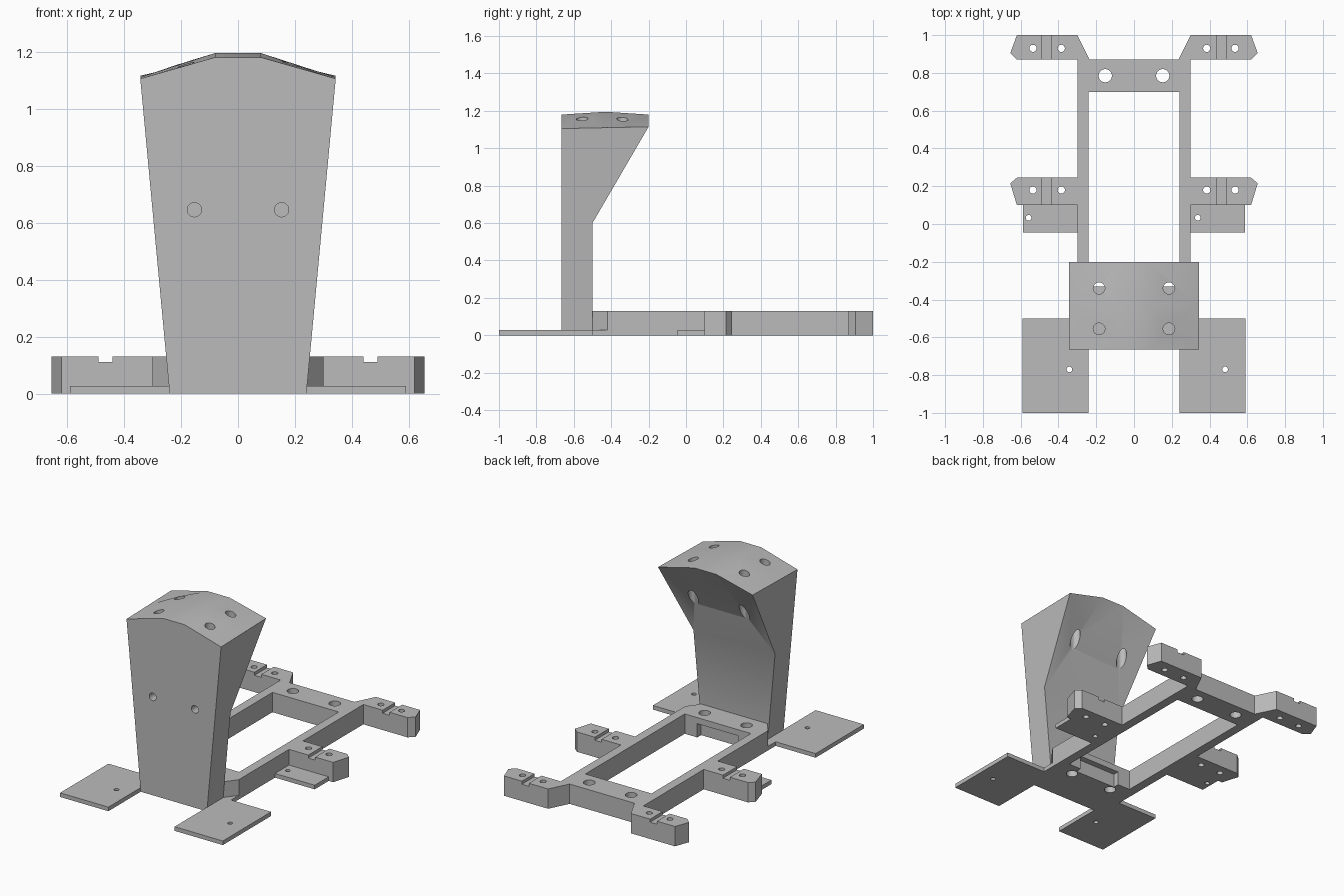
import bpy, bmesh, math
from mathutils import Matrix, Vector

if "Cube" in bpy.data.objects:
    bpy.data.objects.remove(bpy.data.objects["Cube"])

grey = bpy.data.materials.new("plain grey")
grey.use_nodes = True
GREY = (0.5, 0.5, 0.5, 1)
grey.diffuse_color = GREY
grey.node_tree.nodes["Principled BSDF"].inputs["Base Color"].default_value = GREY


def finish(bm, name):
    bmesh.ops.recalc_face_normals(bm, faces=bm.faces)
    mesh = bpy.data.meshes.new(name)
    bm.to_mesh(mesh)
    bm.free()
    mesh.materials.append(grey)
    ob = bpy.data.objects.new(name, mesh)
    bpy.context.collection.objects.link(ob)
    return ob


def prism(name, outline, low, high):
    """Extrude an (x, y) outline from z = low to z = high."""
    bm = bmesh.new()
    base = bm.faces.new([bm.verts.new((x, y, low)) for x, y in outline])
    top = bmesh.ops.extrude_face_region(bm, geom=[base])["geom"]
    moved = [v for v in top if isinstance(v, bmesh.types.BMVert)]
    bmesh.ops.translate(bm, verts=moved, vec=(0, 0, high - low))
    return finish(bm, name)


def box(name, x0, x1, y0, y1, z0, z1):
    return prism(name, [(x0, y0), (x1, y0), (x1, y1), (x0, y1)], z0, z1)


def rod(centre, radius, length, axis="Z"):
    """Round cutter centred on a point."""
    bm = bmesh.new()
    turn = Matrix.Rotation(math.pi / 2, 4, "X") if axis == "Y" else Matrix()
    bmesh.ops.create_cone(bm, cap_ends=True, segments=24, radius1=radius, radius2=radius,
                          depth=length, matrix=Matrix.Translation(centre) @ turn)
    return finish(bm, "hole_cutter")


def cut(ob, cutters):
    """Subtract every cutter, bake the result and discard the cutters."""
    for c in cutters:
        m = ob.modifiers.new("cut", "BOOLEAN")
        m.operation, m.solver, m.object = "DIFFERENCE", "EXACT", c
    bpy.context.view_layer.update()
    graph = bpy.context.evaluated_depsgraph_get()
    mesh = bpy.data.meshes.new_from_object(ob.evaluated_get(graph))
    ob.modifiers.clear()
    ob.data = mesh
    for c in cutters:
        bpy.data.objects.remove(c)


# Base frame: one outline with rails, cross bars and four mounting ears
H = 0.13
half = [(0.24, -0.5), (0.30, -0.42), (0.30, 0.10), (0.62, 0.10), (0.655, 0.215),
        (0.62, 0.245), (0.30, 0.245), (0.30, 0.87), (0.62, 0.87), (0.655, 0.905),
        (0.62, 1.0), (0.30, 1.0), (0.235, 0.87)]
frame = prism("base_frame", half + [(-x, y) for x, y in reversed(half)], 0, H)
cutters = [box("window_cutter", -0.24, 0.24, -0.33, 0.70, -0.1, 0.3),
           box("notch_cutter", -0.15, 0.15, -0.37, -0.2, -0.1, 0.09)]
for side in (-1, 1):
    for y in (-0.41, 0.785):
        cutters.append(rod((side * 0.152, y, 0), 0.035, 0.6))
    for y in (0.18, 0.93):
        for x in (0.385, 0.535):
            cutters.append(rod((side * x, y, 0), 0.019, 0.6))
        a, b = sorted((side * 0.44, side * 0.49))
        cutters.append(box("groove_cutter", a, b, y - 0.12, y + 0.12, 0.11, 0.3))
cut(frame, cutters)

# Thin foot plates, with the pilot hole at the same offset on both sides
T = 0.027
parts = [frame]
for side, label in ((-1, "right"), (1, "left")):
    shape = [(0.59, -1), (0.59, -0.5), (0.30, -0.5), (0.30, -0.42), (0.24, -0.5), (0.24, -1)]
    front = prism("front_plate_" + label, [(side * x, y) for x, y in shape], 0, T)
    cut(front, [rod((0.07 + side * 0.412, -0.77, 0), 0.015, 0.2)])
    a, b = sorted((side * 0.30, side * 0.588))
    middle = box("middle_plate_" + label, a, b, -0.045, 0.10, 0, T)
    cut(middle, [rod((-0.11 + side * 0.448, 0.033, 0), 0.015, 0.2)])
    parts += [front, middle]

# Upright: three rings lofted front to back, overhanging at the top
bm = bmesh.new()
rings = []
for low_y, top_y, shoulder, crest in ((-0.665, -0.665, 1.105, 1.18),
                                      (-0.58, -0.43, 1.11, 1.195),
                                      (-0.5, -0.2, 1.115, 1.18)):
    side = [(0.24, low_y, 0), (0.296, low_y, 0.6), (0.343, top_y, shoulder), (0.08, top_y, crest)]
    loop = side + [(-x, y, z) for x, y, z in reversed(side)]
    rings.append([bm.verts.new(p) for p in loop])
for r, s in zip(rings, rings[1:]):
    for i in range(8):
        j = (i + 1) % 8
        bm.faces.new((r[i], r[j], s[j], s[i]))
bm.faces.new(rings[0])
back = rings[-1]
for ids in ((0, 1, 6, 7), (1, 3, 4, 6), (1, 2, 3), (4, 5, 6)):
    bm.faces.new([back[i] for i in ids])
upright = finish(bm, "upright")
cutters = []
for side in (-1, 1):
    cutters.append(rod((side * 0.185, -0.34, 1.0), 0.031, 0.8))
    cutters.append(rod((side * 0.185, -0.555, 1.15), 0.031, 0.24))
    cutters.append(rod((side * 0.153, -0.665, 0.645), 0.025, 0.2, "Y"))
cut(upright, cutters)
parts.append(upright)

# Smooth the round holes and the gently folded top, keep edges crisp
bpy.ops.object.select_all(action="DESELECT")
for ob in parts:
    ob.select_set(True)
bpy.context.view_layer.objects.active = upright
bpy.ops.object.shade_smooth_by_angle(angle=math.radians(30))
